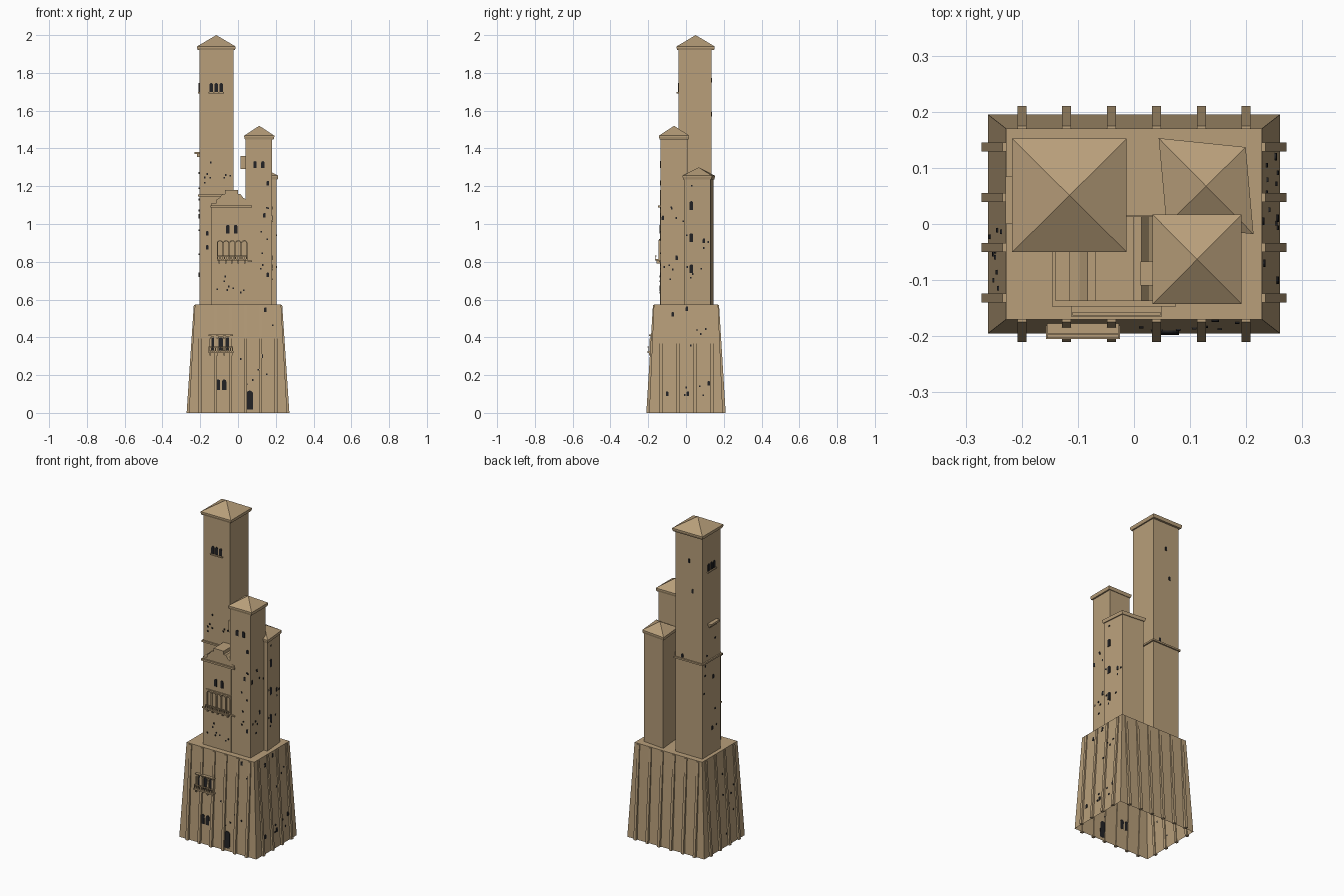
import bpy, bmesh, math, random
from mathutils import Vector

if "Cube" in bpy.data.objects:
    bpy.data.objects.remove(bpy.data.objects["Cube"])

random.seed(4)


def material(name, rgb):
    m = bpy.data.materials.new(name)
    m.diffuse_color = (*rgb, 1)
    m.use_nodes = True
    m.node_tree.nodes["Principled BSDF"].inputs["Base Color"].default_value = m.diffuse_color
    return m


STONE = material("tan stone", (0.48, 0.345, 0.195))
DARK = material("dark opening", (0.016, 0.016, 0.018))


def make(name, verts, faces, mat=STONE):
    me = bpy.data.meshes.new(name)
    me.from_pydata([tuple(v) for v in verts], [], faces)
    bm = bmesh.new()
    bm.from_mesh(me)
    bmesh.ops.recalc_face_normals(bm, faces=bm.faces)
    bm.to_mesh(me)
    bm.free()
    me.materials.append(mat)
    ob = bpy.data.objects.new(name, me)
    bpy.context.collection.objects.link(ob)
    return ob


def loft(name, low, high, mat=STONE, caps="both"):
    """Closed solid between two matching rings of points."""
    n = len(low)
    faces = [(i, (i + 1) % n, n + (i + 1) % n, n + i) for i in range(n)]
    faces.append(tuple(range(n, 2 * n)))
    if caps == "both":
        faces.append(tuple(range(n))[::-1])
    return make(name, list(low) + list(high), faces, mat)


def ring(pts, z):
    return [(x, y, z) for x, y in pts]


def rect(x0, x1, y0, y1):
    return [(x0, y0), (x1, y0), (x1, y1), (x0, y1)]


def box(name, x0, x1, y0, y1, z0, z1, mat=STONE):
    q = rect(x0, x1, y0, y1)
    return loft(name, ring(q, z0), ring(q, z1), mat)


def grow(pts, s):
    cx, cy = sum(p[0] for p in pts) / 4, sum(p[1] for p in pts) / 4
    return [(cx + (x - cx) * s, cy + (y - cy) * s) for x, y in pts]


def tower(name, walls, eaves, z0, z1, apex):
    loft(name + "_walls", ring(walls, z0), ring(walls, z1))
    loft(name + "_eaves", ring(grow(eaves, 0.96), z1 - 0.012), ring(eaves, z1))
    c = (sum(p[0] for p in eaves) / 4, sum(p[1] for p in eaves) / 4, apex)
    make(name + "_roof", ring(eaves, z1) + [(x, y, z1 + 0.008) for x, y in eaves] + [c],
         [(i, (i + 1) % 4, 4 + (i + 1) % 4, 4 + i) for i in range(4)]
         + [(4 + i, 4 + (i + 1) % 4, 8) for i in range(4)] + [(3, 2, 1, 0)])


# Walls map (u, height) to a surface point, with an outward direction
def slope(z):
    return z / 0.575


WALLS = {
    "base_front": (lambda u, z: Vector((u, -0.195 + 0.025 * slope(z), z)), Vector((0, -1, 0))),
    "base_right": (lambda u, z: Vector((0.26 - 0.032 * slope(z), u, z)), Vector((1, 0, 0))),
    "base_left": (lambda u, z: Vector((-0.26 + 0.032 * slope(z), u, z)), Vector((-1, 0, 0))),
    "house_front": (lambda u, z: Vector((u, -0.137, z)), Vector((0, -1, 0))),
    "right_front": (lambda u, z: Vector((u, -0.135, z)), Vector((0, -1, 0))),
    "right_side": (lambda u, z: Vector((0.18, u, z)), Vector((1, 0, 0))),
    "main_front": (lambda u, z: Vector((u, -0.04, z)), Vector((0, -1, 0))),
    "main_left": (lambda u, z: Vector((-0.205, u, z)), Vector((-1, 0, 0))),
    "main_back": (lambda u, z: Vector((u, 0.135, z)), Vector((0, 1, 0))),
    "rear_side": (lambda u, z: Vector((0.205 - 0.09 * (u + 0.009) - 0.001, u, z)), Vector((1, 0, 0))),
}


def plate(name, wall, outline, depth=0.003, mat=DARK):
    f, n = WALLS[wall]
    pts = [f(u, z) for u, z in outline]
    return loft(name, [p - n * 0.001 for p in pts], [p + n * depth for p in pts], mat)


def arch(u, z, w, h, steps=8):
    r = w / 2
    top = [(u + r * math.cos(a * math.pi / steps), z + h - r + r * math.sin(a * math.pi / steps))
           for a in range(steps + 1)]
    return [(u + r, z)] + top + [(u - r, z)]


def window(wall, u, z, w=0.018, h=0.04):
    plate("window", wall, arch(u, z, w, h))


def arch_frame(wall, u, z, w, h, t=0.005, depth=0.008):
    outer, inner = arch(u, z, w, h), arch(u, z, w - 2 * t, h - t)
    f, n = WALLS[wall]
    k = len(outer)
    a, b = [f(*p) for p in outer], [f(*p) for p in inner]
    v = a + b + [p + n * depth for p in a + b]
    faces = []
    for i in range(k - 1):
        j = i + 1
        faces += [(2*k+i, 2*k+j, 3*k+j, 3*k+i), (i, j, 2*k+j, 2*k+i), (k+i, k+j, 3*k+j, 3*k+i)]
    faces += [(0, k, 3*k, 2*k), (k-1, 2*k-1, 4*k-1, 3*k-1)]
    make("arch_frame", v, faces)


# Tapered base, open underneath, with its flat deck
loft("base", ring(rect(-0.26, 0.26, -0.195, 0.195), 0),
     ring(rect(-0.228, 0.228, -0.17, 0.17), 0.575), caps="top")

# Buttress ribs along all four sides
for s in (-1, 1):
    for i in range(6):
        x = -0.2 + 0.08 * i
        loft("buttress", ring(rect(x - 0.008, x + 0.008, s * 0.19, s * 0.21), 0),
             ring(rect(x - 0.008, x + 0.008, s * 0.165, s * 0.175), 0.57))
    for i in range(4):
        y = -0.132 + 0.0897 * i
        loft("buttress", ring(rect(s * 0.255, s * 0.272, y - 0.008, y + 0.008), 0),
             ring(rect(s * 0.222, s * 0.234, y - 0.008, y + 0.008), 0.57))

# Three towers with pyramid roofs
tower("main_tower", rect(-0.205, -0.025, -0.04, 0.135),
      rect(-0.217, -0.013, -0.05, 0.152), 0.575, 1.932, 2.0)
tower("right_tower", rect(0.04, 0.18, -0.135, 0.01),
      rect(0.033, 0.192, -0.143, 0.017), 0.575, 1.46, 1.52)
skew = [(0.058, -0.002), (0.213, -0.018), (0.199, 0.137), (0.044, 0.153)]
tower("rear_tower", grow(skew, 0.9), skew, 0.575, 1.248, 1.30)

# String course and side balcony on the main tower, closet on the right tower
box("string_course", -0.213, -0.017, -0.048, 0.143, 1.146, 1.156)
box("side_balcony", -0.229, -0.204, 0.0, 0.085, 1.37, 1.382)
box("side_balcony_bracket", -0.216, -0.204, 0.01, 0.075, 1.355, 1.37)
box("hanging_closet", 0.012, 0.041, -0.11, -0.067, 1.29, 1.36)

# Gabled house with a stepped parapet
half = [(0.105, 1.10), (0.105, 1.112), (0.08, 1.112), (0.08, 1.13),
        (0.062, 1.14), (0.048, 1.16), (0.034, 1.16), (0.034, 1.18)]
cx = -0.035
profile = [(cx + x, z) for x, z in half] + [(cx - x, z) for x, z in reversed(half)]
box("house_walls", -0.14, 0.05, -0.137, 0.015, 0.575, 1.09)
loft("stepped_gable", [(x, -0.137, z - 0.001) for x, z in profile],
     [(x, 0.013, z - 0.001) for x, z in profile])
box("house_cornice", -0.146, 0.075, -0.147, 0.016, 1.088, 1.099)
box("house_ledge", -0.142, 0.075, -0.143, -0.13, 0.798, 0.806)

# Upper balcony: floor, rail, balusters, brackets and arcade
box("upper_balcony_floor", -0.112, 0.05, -0.165, -0.13, 0.806, 0.814)
box("upper_balcony_rail", -0.11, 0.047, -0.163, -0.157, 0.829, 0.834)
for i in range(14):
    x = -0.107 + 0.0117 * i
    box("upper_baluster", x - 0.002, x + 0.002, -0.162, -0.158, 0.813, 0.83)
for i in range(5):
    x = -0.1 + 0.034 * i
    box("upper_bracket", x - 0.004, x + 0.004, -0.157, -0.13, 0.792, 0.807)
    arch_frame("house_front", -0.095 + 0.032 * i, 0.814, 0.034, 0.1)
box("arcade_cornice", -0.116, 0.052, -0.142, -0.13, 0.916, 0.921)

# Lower balcony with dark arches and columns
box("lower_balcony_floor", -0.157, -0.025, -0.205, -0.17, 0.318, 0.327)
box("lower_balcony_rail", -0.155, -0.027, -0.203, -0.197, 0.347, 0.352)
for i in range(12):
    x = -0.153 + 0.0113 * i
    box("lower_baluster", x - 0.002, x + 0.002, -0.202, -0.198, 0.326, 0.348)
for i in range(4):
    x = -0.148 + 0.038 * i
    box("lower_bracket", x - 0.004, x + 0.004, -0.197, -0.17, 0.304, 0.32)
    box("lower_column", x - 0.003, x + 0.003, -0.192, -0.17, 0.326, 0.395)
for i in range(3):
    x = -0.129 + 0.038 * i
    window("base_front", x, 0.33, 0.024, 0.07)
    arch_frame("base_front", x, 0.33, 0.037, 0.08, 0.006, 0.01)
box("lower_balcony_canopy", -0.155, -0.027, -0.195, -0.165, 0.408, 0.414)

# Door and paired or tripled windows with sills
plate("door", "base_front", arch(0.062, 0.018, 0.036, 0.1), 0.004)
for x in (-0.105, -0.073):
    window("base_front", x, 0.12, 0.022, 0.057)
for i in (-1, 0, 1):
    window("main_front", -0.115 + 0.026 * i, 1.70, 0.019, 0.046)
    window("main_left", 0.048 + 0.026 * i, 1.70, 0.019, 0.046)
box("front_sill", -0.156, -0.074, -0.049, -0.039, 1.692, 1.699)
box("left_sill", -0.213, -0.204, 0.007, 0.089, 1.692, 1.699)
for x in (-0.054, -0.012):
    window("house_front", x, 0.95, 0.017, 0.046)
for x in (0.09, 0.132):
    window("right_front", x, 1.297, 0.018, 0.036)

# Single windows
singles = {
    "base_front": [(-0.12, 0.13), (0.145, 0.535), (0.125, 0.29)],
    "base_right": [(-0.1, 0.09), (0.01, 0.09), (0.12, 0.145), (0.005, 0.54), (-0.07, 0.51)],
    "right_front": [(0.14, 1.035), (0.157, 0.72), (0.158, 1.205)],
    "right_side": [(-0.122, 1.02), (-0.05, 0.81)],
    "rear_side": [(0.095, 0.9)],
    "main_front": [(-0.163, 0.94), (-0.163, 0.865)],
    "main_left": [(0.04, 0.72), (0.03, 1.03)],
    "main_back": [(-0.115, 1.75), (-0.14, 1.57), (-0.07, 1.16)],
}
for wall, spots in singles.items():
    for u, z in spots:
        window(wall, u, z, 0.013, 0.024)
for z in (1.075, 0.905, 0.74):
    window("rear_side", 0.028, z, 0.02, 0.046)

# Scattered small holes: wall, u range, height range, count
for wall, u0, u1, z0, z1, count in (
        ("base_front", 0.0, 0.2, 0.1, 0.55, 8), ("base_right", -0.12, 0.12, 0.05, 0.5, 9),
        ("base_left", -0.12, 0.0, 0.05, 0.5, 9), ("house_front", -0.12, 0.03, 0.62, 0.75, 8),
        ("right_front", 0.12, 0.165, 0.62, 1.1, 7), ("right_side", -0.12, -0.01, 0.7, 1.1, 8),
        ("rear_side", 0.0, 0.12, 0.68, 1.2, 8), ("main_front", -0.18, -0.04, 1.17, 1.34, 8),
        ("main_left", -0.02, 0.12, 0.7, 1.35, 7)):
    for _ in range(count):
        u, z = random.uniform(u0, u1), random.uniform(z0, z1)
        plate("wall_hole", wall, [(u - .004, z), (u + .004, z), (u + .004, z + .009), (u - .004, z + .009)])
